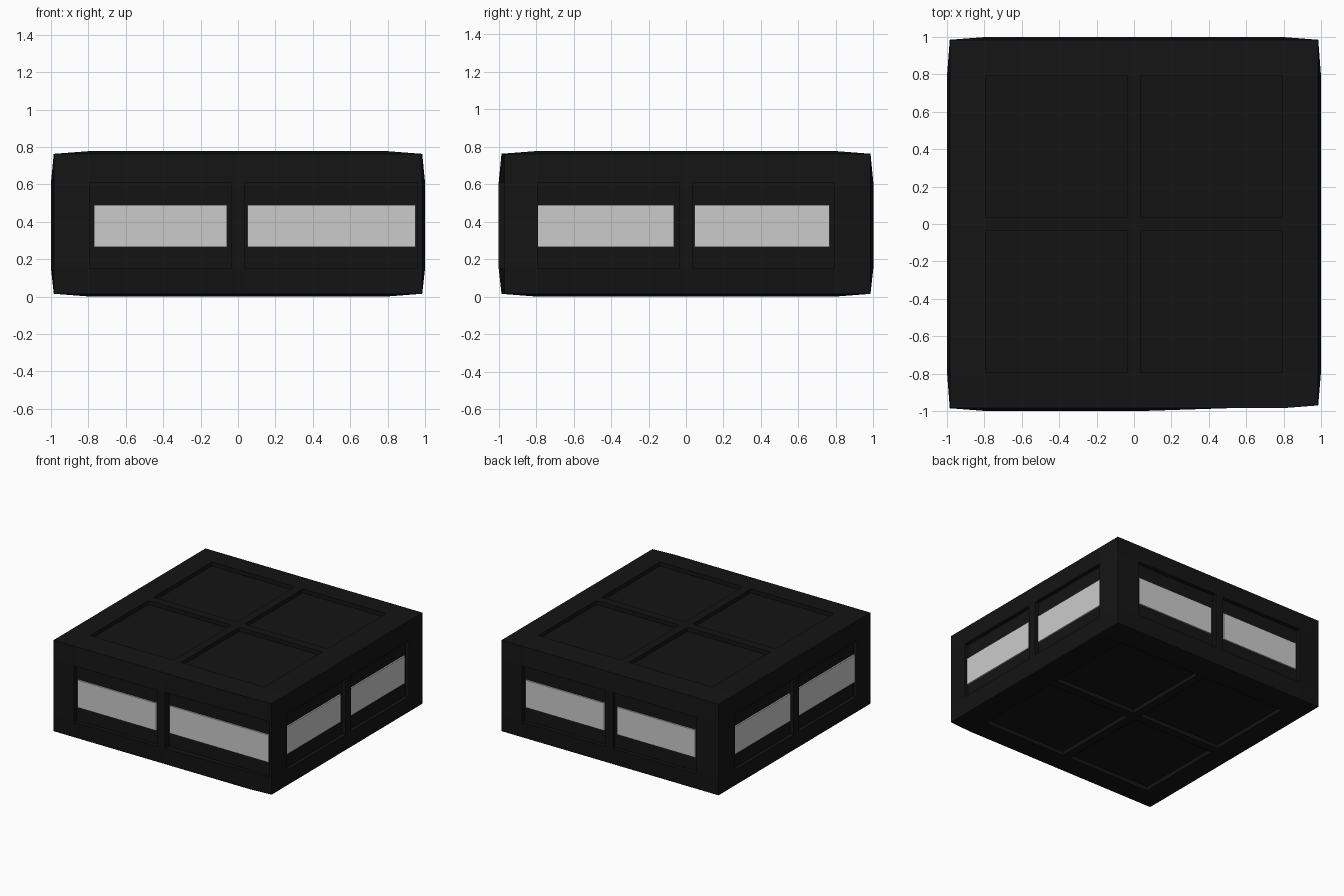
import bpy, bmesh
from mathutils import Vector

if "Cube" in bpy.data.objects:
    bpy.data.objects.remove(bpy.data.objects["Cube"])

C = 0.985            # corner position of the slightly bulged box
ZL, ZH = 0.015, 0.763

black = bpy.data.materials.new("black_shell")
black.diffuse_color = (0.007, 0.007, 0.007, 1)
black.use_nodes = True
black.node_tree.nodes["Principled BSDF"].inputs["Base Color"].default_value = black.diffuse_color


def mapper(axis, sign):
    # (u, v, w) -> world: w is outward distance along the face axis
    if axis == 'x':
        return lambda u, v, w: Vector((sign * w, u, v))
    if axis == 'y':
        return lambda u, v, w: Vector((u, sign * w, v))
    return lambda u, v, w: Vector((u, v, w))


def fix(p):
    # the front right corner sits a little further back
    if p.x > 0.95 and p.y < -0.965:
        p.y = -0.97
    return p


def panelled_face(bm, m, us, vs, edge, out, panels):
    nu, nv = len(us), len(vs)
    grid = [[bm.verts.new(fix(m(u, v, edge if i in (0, nu - 1) or j in (0, nv - 1) else out)))
             for j, v in enumerate(vs)] for i, u in enumerate(us)]
    for i in range(nu - 1):
        for j in range(nv - 1):
            ring = [grid[i][j], grid[i + 1][j], grid[i + 1][j + 1], grid[i][j + 1]]
            if (i, j) not in panels:
                bm.faces.new(ring)
                continue
            # recessed panel: floor and four walls
            w = panels[(i, j)]
            floor = [bm.verts.new(m(us[a], vs[b], w))
                     for a, b in ((i, j), (i + 1, j), (i + 1, j + 1), (i, j + 1))]
            bm.faces.new(floor)
            for k in range(4):
                n = (k + 1) % 4
                bm.faces.new([ring[k], ring[n], floor[n], floor[k]])


def finish(bm, name, mat=None):
    bmesh.ops.remove_doubles(bm, verts=bm.verts, dist=0.0005)
    bmesh.ops.recalc_face_normals(bm, faces=bm.faces)
    me = bpy.data.meshes.new(name)
    bm.to_mesh(me)
    bm.free()
    ob = bpy.data.objects.new(name, me)
    bpy.context.collection.objects.link(ob)
    if mat:
        me.materials.append(mat)


# Shell with recessed panels on all six sides
US = [-C, -0.79, -0.035, 0.035, 0.79, C]
UF = US[:4] + [0.96, C]
VS = [ZL, 0.15, 0.61, ZH]
FLOOR = 0.968
bm = bmesh.new()
pair = {(1, 1): FLOOR, (3, 1): FLOOR}
panelled_face(bm, mapper('y', -1), UF, VS, C, 1.0, {(1, 1): FLOOR, (3, 1): 0.947})
panelled_face(bm, mapper('y', 1), US, VS, C, 1.0, pair)
for s in (-1, 1):
    panelled_face(bm, mapper('x', s), US, VS, C, 1.0, pair)
for edge, out, w in ((ZH, 0.778, 0.745), (ZL, 0.0, 0.033)):
    quad = {(i, j): w for i in (1, 3) for j in (1, 3)}
    panelled_face(bm, mapper('z', 1), US, US, edge, out, quad)
finish(bm, "panelled_shell", black)


# Thin window panes set in the side panels
def pane(name, m, u0, u1, w0, w1):
    bm = bmesh.new()
    bmesh.ops.create_cube(bm, size=1)
    for v in bm.verts:
        a, b, c = v.co + Vector((0.5, 0.5, 0.5))
        v.co = m(u0 + (u1 - u0) * a, 0.265 + 0.225 * b, w0 + (w1 - w0) * c)
    finish(bm, name)


pane("front_window_left", mapper('y', -1), -0.77, -0.06, 0.96, 0.98)
pane("front_window_right", mapper('y', -1), 0.05, 0.95, 0.94, 0.959)
for u0, u1, side in ((-0.77, -0.06, "right"), (0.06, 0.77, "left")):
    pane("back_window_" + side, mapper('y', 1), u0, u1, 0.96, 0.98)
for s, side in ((-1, "left"), (1, "right")):
    for u0, u1, end in ((-0.79, -0.065, "front"), (0.045, 0.765, "back")):
        pane(side + "_window_" + end, mapper('x', s), u0, u1, 0.96, 0.98)
